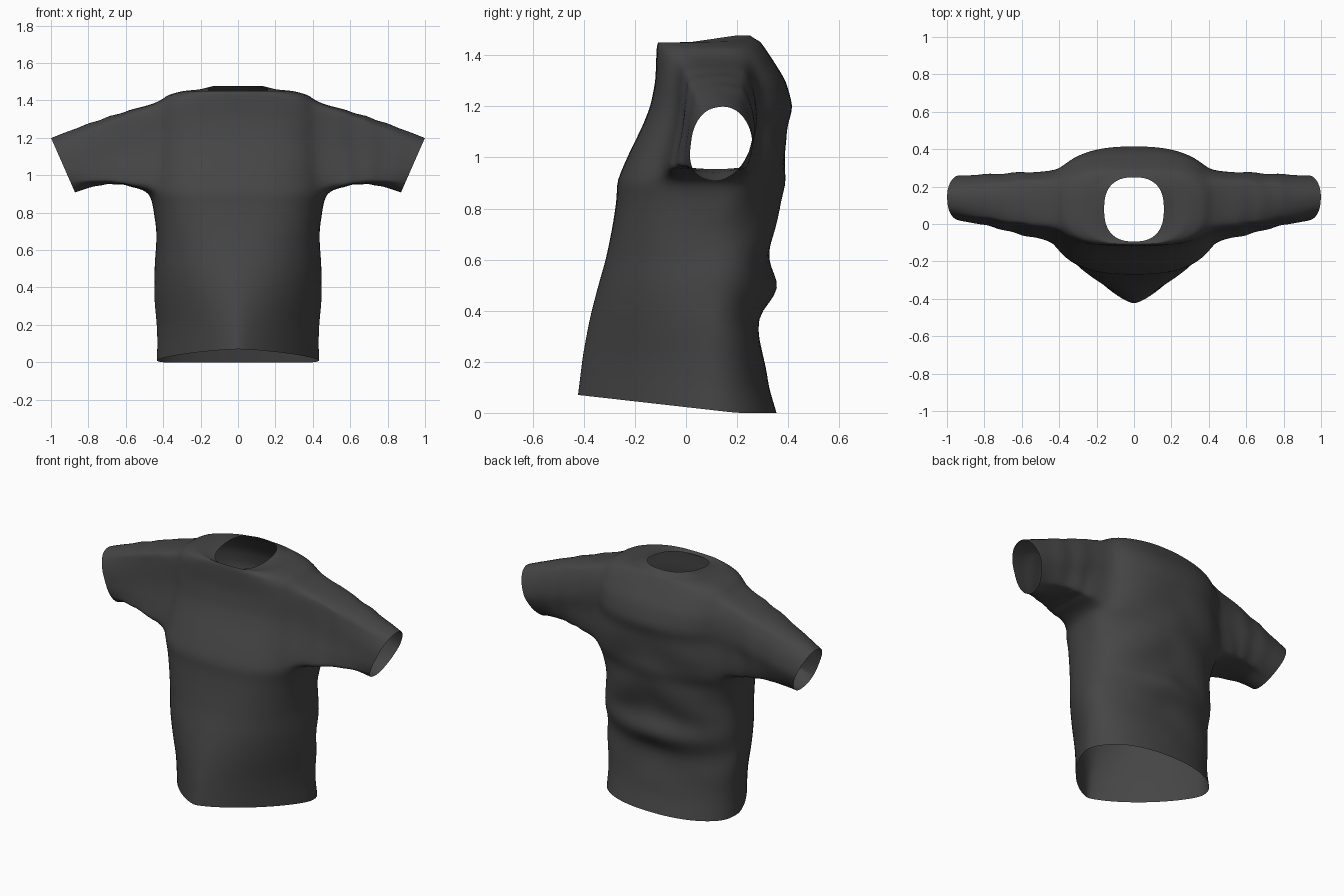
import bpy, bmesh, math
from mathutils import Vector

if "Cube" in bpy.data.objects:
    bpy.data.objects.remove(bpy.data.objects["Cube"])

COLS = 24          # columns on the half body, front centre to back centre
STEP = 2           # rows per profile level
ARM_COLS = (8, 16) # columns cut out for the armhole

# z, half width, front y, back y, side y, front squareness, back squareness, front lift
LEVELS = [
    (0.00, .435, -.425, .355, .10, 1.40, 2.2, .07),
    (0.10, .432, -.415, .325, .10, 1.45, 2.2, .05),
    (0.20, .436, -.405, .310, .10, 1.5, 2.2, .03),
    (0.37, .450, -.378, .275, .10, 1.7, 2.3, 0),
    (0.49, .448, -.347, .358, .10, 1.95, 2.2, 0),
    (0.60, .438, -.315, .333, .10, 2.2, 2.2, 0),
    (0.72, .440, -.290, .348, .11, 2.5, 2.2, 0),
    (0.83, .452, -.273, .362, .12, 2.7, 2.3, 0),
    (0.91, .475, -.270, .392, .12, 2.7, 2.3, 0),
    (1.02, .465, -.222, .395, .12, 2.7, 2.4, 0),
    (1.12, .455, -.172, .395, .12, 2.8, 2.5, 0),
    (1.20, .450, -.140, .418, .12, 2.9, 2.5, 0),
    (1.30, .445, -.120, .392, .12, 3.2, 2.6, 0),
    (1.39, .425, -.117, .335, .12, 3.2, 2.6, 0),
    (1.43, .375, -.115, .308, .12, 3.2, 2.6, 0),
    (1.452, .290, -.110, .292, .11, 2.9, 2.5, 0),
    (1.460, .215, -.104, .278, .10, 2.6, 2.5, -.03),
    (1.478, .160, -.094, .250, .08, 2.5, 2.5, -.09),
]
ARM_ROWS = (8 * STEP, 13 * STEP)


def body_point(level, col):
    z, w, yf, yb, yc, nf, nb, lift = level
    a = math.pi * (col / COLS - .5)
    n, reach = (nf, yf - yc) if a < 0 else (nb, yb - yc)
    x = w * abs(math.cos(a)) ** (2 / n)
    y = yc + reach * abs(math.sin(a)) ** (2 / n)
    z += lift * min(1, max(0, (.2 - y) / .62))
    # slanted cloth folds across the back and sides
    if a > -.3 and .1 < z < 1.25:
        fade = min(1, (a + .3) / .6) * math.sin(math.pi * (z - .1) / 1.15)
        y += .013 * fade * math.sin(17 * z + 9 * x)
        x += .006 * fade * math.sin(25 * z) * math.cos(a)
    return Vector((0 if col in (0, COLS) else x, y, z))


def all_levels():
    rows = []
    for lo, hi in zip(LEVELS, LEVELS[1:]):
        for k in range(STEP):
            rows.append([p + (q - p) * k / STEP for p, q in zip(lo, hi)])
    return rows + [LEVELS[-1]]


def cuff_point(p):
    a = math.atan2((p.z - 1.15) / .24, (p.y - .12) / .18)
    s, c = math.sin(a), math.cos(a)
    y = .14 + .12 * c + (.035 * s if s < 0 else 0)
    return Vector((.935 + .065 * s, y, 1.053 + .148 * s)), s


bm = bmesh.new()

# body: half of a lofted tube from hem to neckline
grid = [[bm.verts.new(body_point(lv, c)) for c in range(COLS + 1)] for lv in all_levels()]
(c0, c1), (r0, r1) = ARM_COLS, ARM_ROWS
for r in range(len(grid) - 1):
    for c in range(COLS):
        if not (r0 <= r < r1 and c0 <= c < c1):
            bm.faces.new((grid[r][c], grid[r][c + 1], grid[r + 1][c + 1], grid[r + 1][c]))

# armhole edge, in order
hole = [grid[r0][c] for c in range(c0, c1)] + [grid[r][c1] for r in range(r0, r1)]
hole += [grid[r1][c] for c in range(c1, c0, -1)] + [grid[r][c0] for r in range(r1, r0, -1)]

# sleeve: lofted from the armhole to a slanted cuff
SLEEVE = 11
ring, blend = hole, list(hole)
for k in range(1, SLEEVE + 1):
    t = k / SLEEVE
    new = []
    for v in hole:
        end, s = cuff_point(v.co)
        p = v.co.lerp(end, t)
        bump = math.sin(math.pi * t)
        p.z += bump * (.045 * max(0, -s) + .012 * max(0, s))
        # small wrinkles around the sleeve
        p.z += .007 * bump * s * math.sin(30 * t + 4 * p.y)
        p.y += .006 * bump * math.sin(24 * t + 9 * p.z)
        new.append(bm.verts.new(p))
    for i in range(len(hole)):
        j = (i + 1) % len(hole)
        bm.faces.new((ring[i], ring[j], new[j], new[i]))
    ring = new
    if k < 3:
        blend += new

bmesh.ops.delete(bm, geom=[v for v in bm.verts if not v.link_faces], context='VERTS')
# soften the join between sleeve and body
for _ in range(3):
    bmesh.ops.smooth_vert(bm, verts=blend, factor=.5,
                          use_axis_x=True, use_axis_y=True, use_axis_z=True)
bmesh.ops.recalc_face_normals(bm, faces=bm.faces)

mesh = bpy.data.meshes.new("shirt")
bm.to_mesh(mesh)
bm.free()
shirt = bpy.data.objects.new("shirt", mesh)
bpy.context.collection.objects.link(shirt)

# one dark cloth colour
cloth = bpy.data.materials.new("charcoal cloth")
cloth.diffuse_color = (.06, .06, .06, 1)
cloth.use_nodes = True
cloth.node_tree.nodes["Principled BSDF"].inputs["Base Color"].default_value = cloth.diffuse_color
mesh.materials.append(cloth)

# mirrored half, smoothed
mirror = shirt.modifiers.new("Mirror", 'MIRROR')
mirror.use_clip = True
subsurf = shirt.modifiers.new("Subdivision", 'SUBSURF')
subsurf.levels = subsurf.render_levels = 1
for poly in mesh.polygons:
    poly.use_smooth = True
